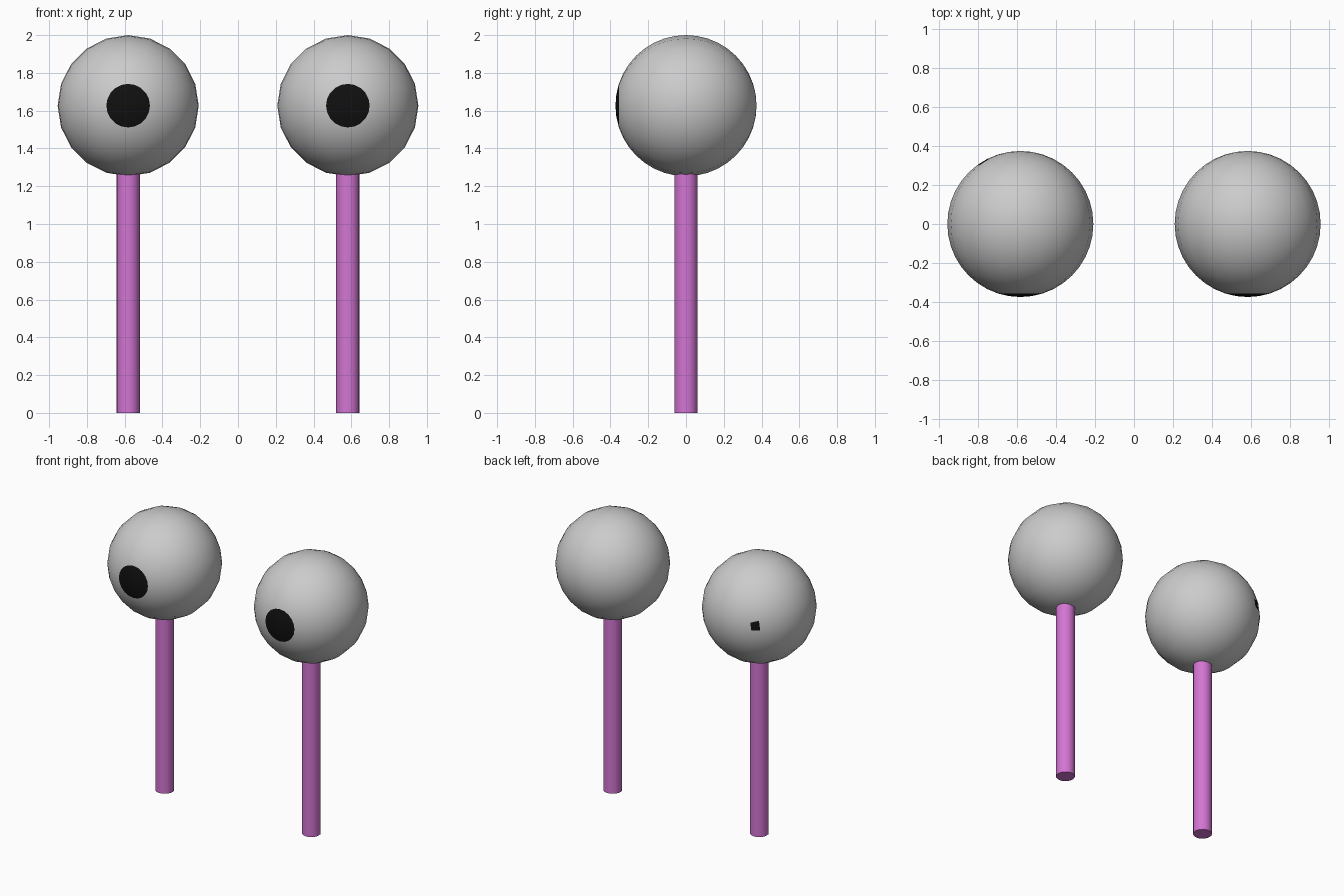
import bpy, bmesh, math
from mathutils import Matrix, Vector

if "Cube" in bpy.data.objects:
    bpy.data.objects.remove(bpy.data.objects["Cube"])

R, X, ZC = 0.3735, 0.5815, 1.6265      # eyeball radius and centre
STALK_R, STALK_TOP = 0.0615, 1.28


def material(name, rgb):
    m = bpy.data.materials.new(name)
    m.diffuse_color = (*rgb, 1)
    m.use_nodes = True
    m.node_tree.nodes["Principled BSDF"].inputs["Base Color"].default_value = m.diffuse_color
    return m


white = material("eyeball_grey", (0.8, 0.8, 0.8))
black = material("pupil_black", (0.005, 0.005, 0.005))
pink = material("stalk_pink", (0.65, 0.18, 0.65))


def finish(bm, name, loc, mats):
    me = bpy.data.meshes.new(name)
    bm.to_mesh(me)
    bm.free()
    for m in mats:
        me.materials.append(m)
    ob = bpy.data.objects.new(name, me)
    ob.location = loc
    bpy.context.collection.objects.link(ob)
    return ob


for side, sx in (("left", -1), ("right", 1)):
    # Eyeball: poles along y, the two rings round the front pole are the pupil
    bm = bmesh.new()
    bmesh.ops.create_uvsphere(bm, u_segments=20, v_segments=20, radius=R,
                              matrix=Matrix.Rotation(math.pi / 2, 4, 'X'))
    for f in bm.faces:
        f.smooth = True
        c = f.calc_center_median()
        if c.y < -R * math.cos(math.radians(18)):
            f.material_index = 1
    # Single dark patch on the back of the left eyeball
    if sx < 0:
        spot = Vector((-0.19, 0.317, 0.03))
        patch = min(bm.faces, key=lambda f: (f.calc_center_median() - spot).length)
        patch.material_index = 1
    finish(bm, side + "_eyeball", (sx * X, 0, ZC), [white, black])

    # Stalk: capped cylinder running up into the eyeball
    bm = bmesh.new()
    bmesh.ops.create_cone(bm, cap_ends=True, segments=20, radius1=STALK_R,
                          radius2=STALK_R, depth=STALK_TOP)
    for f in bm.faces:
        f.smooth = len(f.verts) == 4
    for e in bm.edges:
        e.smooth = all(len(f.verts) == 4 for f in e.link_faces)
    finish(bm, side + "_stalk", (sx * X, 0, STALK_TOP / 2), [pink])
